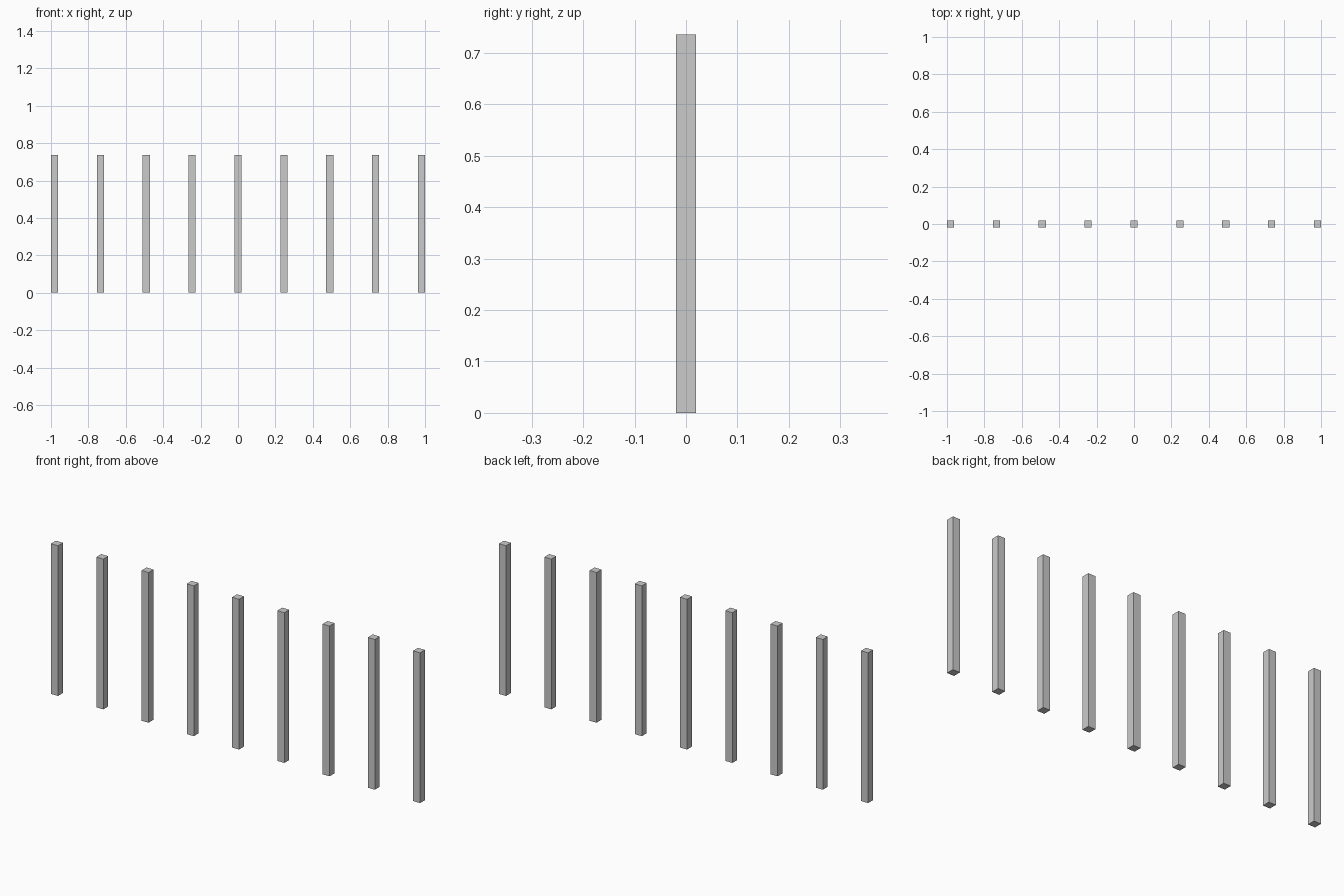
import bpy

if "Cube" in bpy.data.objects:
    bpy.data.objects.remove(bpy.data.objects["Cube"])

WIDTH, HEIGHT, COUNT = 0.038, 0.736, 9
SPACING = (2.0 - WIDTH) / (COUNT - 1)


def add_post(index):
    # Square upright post standing on the ground
    x = (index - (COUNT - 1) / 2) * SPACING
    bpy.ops.mesh.primitive_cube_add(size=1, location=(x, 0, HEIGHT / 2))
    post = bpy.context.object
    post.name = f"post_{index + 1}"
    post.scale = (WIDTH, WIDTH, HEIGHT)
    bpy.ops.object.transform_apply(location=False, rotation=False, scale=True)


# Evenly spaced row of posts
for i in range(COUNT):
    add_post(i)
